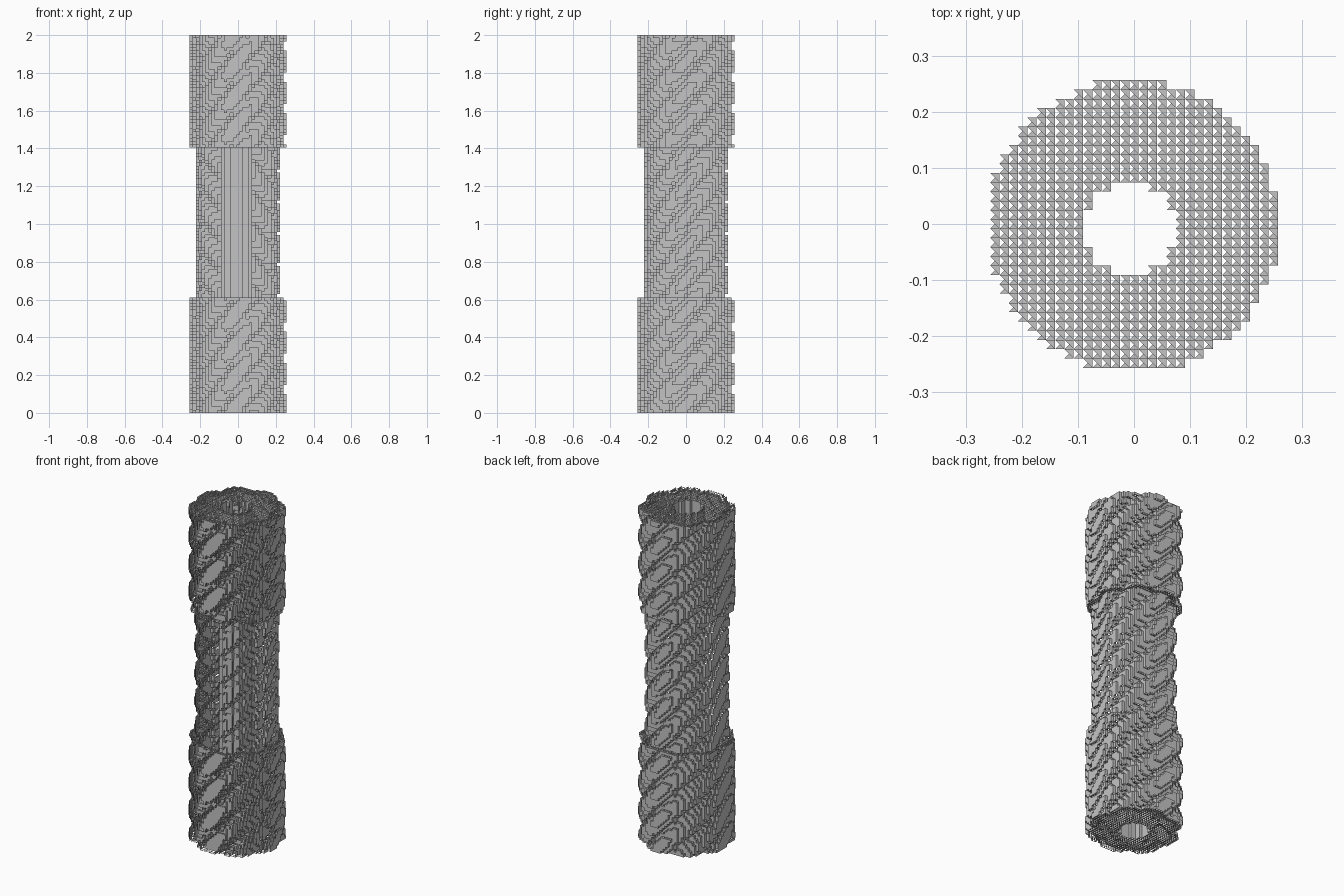
import bpy, bmesh, math

if "Cube" in bpy.data.objects:
    bpy.data.objects.remove(bpy.data.objects["Cube"])

LAYERS = 121                 # voxel layers in the height
CELL = 2.0 / LAYERS          # voxel size
LOBES = 8                    # twisted strands around the column
PERIOD = 10.0                # layers between strands along one side
HALF = 16


def strand_radius(angle, k):
    # rounded strands with sharp grooves between them, in cells
    turn = LOBES * angle / 2 - math.pi * (k - 2) / PERIOD
    return 13.5 + 2.22 * abs(math.cos(turn)) ** 0.7


def part_of(i, j, k):
    # which part a voxel belongs to, or None where it is empty
    if math.hypot(i + 0.5, j + 0.5) < 5.0:
        return None
    x, y = i + 0.25, j + 0.25
    dist, radius = math.hypot(x, y), strand_radius(math.atan2(y, x), k)
    if dist <= radius - 2:
        return "core"
    if dist <= radius and k < 37:
        return "lower_collar"
    if dist <= radius and k >= 85:
        return "upper_collar"
    return None


parts = {"core": set(), "lower_collar": set(), "upper_collar": set()}
for k in range(LAYERS):
    for i in range(-HALF, HALF):
        for j in range(-HALF, HALF):
            name = part_of(i, j, k)
            if name:
                parts[name].add((i, j, k))

# shell open to the front: whole squares on three sides, half squares on the level faces
SIDES = [
    ((1, 0, 0), [(1, 0, 0), (1, 1, 0), (1, 1, 1), (1, 0, 1)]),
    ((-1, 0, 0), [(0, 1, 0), (0, 0, 0), (0, 0, 1), (0, 1, 1)]),
    ((0, 1, 0), [(1, 1, 0), (0, 1, 0), (0, 1, 1), (1, 1, 1)]),
    ((0, 0, 1), [(1, 0, 1), (1, 1, 1), (0, 1, 1)]),
    ((0, 0, -1), [(0, 0, 0), (1, 1, 0), (1, 0, 0)]),
]

# single grey finish
grey = bpy.data.materials.new("grey")
grey.diffuse_color = (0.55, 0.55, 0.55, 1.0)
grey.use_nodes = True
grey.node_tree.nodes["Principled BSDF"].inputs["Base Color"].default_value = grey.diffuse_color


def build(name, cells):
    bm = bmesh.new()
    corners = {}

    def corner(p):
        if p not in corners:
            corners[p] = bm.verts.new(((p[0] - 0.5) * CELL, (p[1] - 0.5) * CELL, p[2] * CELL))
        return corners[p]

    for i, j, k in sorted(cells):
        for (dx, dy, dz), shape in SIDES:
            if (i + dx, j + dy, k + dz) not in cells:
                bm.faces.new([corner((i + a, j + b, k + c)) for a, b, c in shape])
    mesh = bpy.data.meshes.new(name)
    bm.to_mesh(mesh)
    bm.free()
    mesh.materials.append(grey)
    bpy.context.collection.objects.link(bpy.data.objects.new(name, mesh))


for name, cells in parts.items():
    build(name, cells)
